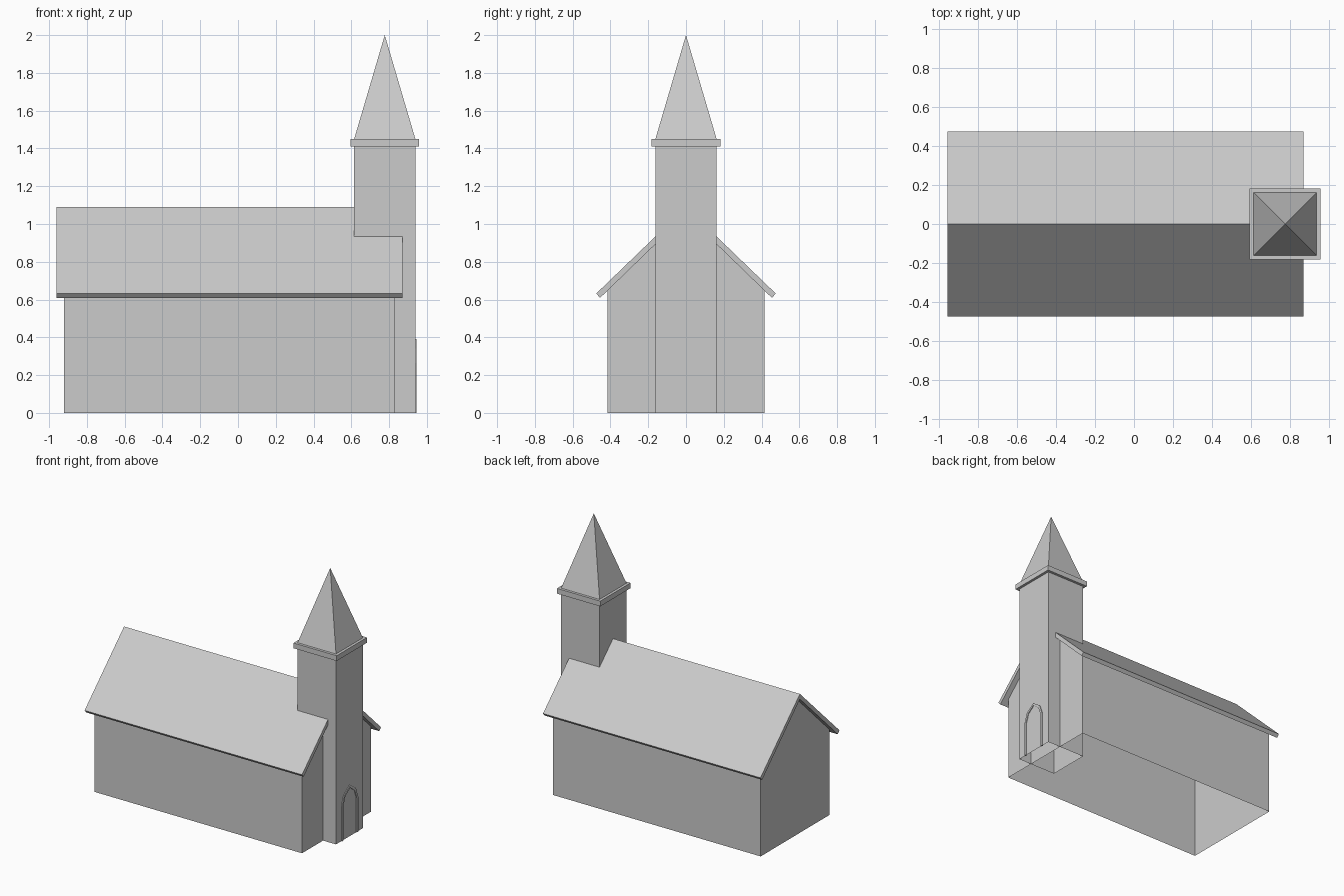
import bpy, bmesh

if "Cube" in bpy.data.objects:
    bpy.data.objects.remove(bpy.data.objects["Cube"])


def prism(name, profile, x0, x1, drop=None):
    """Extrude a (y, z) outline along x; drop(normal) picks faces to leave open."""
    bm = bmesh.new()
    base = bm.faces.new([bm.verts.new((x0, y, z)) for y, z in profile])
    new = bmesh.ops.extrude_face_region(bm, geom=[base], use_keep_orig=True)["geom"]
    for v in new:
        if isinstance(v, bmesh.types.BMVert):
            v.co.x = x1
    bmesh.ops.recalc_face_normals(bm, faces=bm.faces[:])
    bm.normal_update()
    if drop:
        faces = [f for f in bm.faces if drop(f.normal)]
        bmesh.ops.delete(bm, geom=faces, context='FACES_ONLY')
    mesh = bpy.data.meshes.new(name)
    bm.to_mesh(mesh)
    bm.free()
    obj = bpy.data.objects.new(name, mesh)
    bpy.context.collection.objects.link(obj)
    return obj


def mirrored(half):
    """Complete a half outline that ends on the centre line y = 0."""
    return half + [(-y, z) for y, z in reversed(half[:-1])]


def box_profile(h, z0, z1):
    return [(-h, z0), (h, z0), (h, z1), (-h, z1)]


TX, TH = 0.777, 0.162  # tower centre and half width

# Nave walls with gables, open underneath and under the roof
prism("nave_walls", mirrored([(0.415, 0), (0.415, 0.648), (0, 1.05)]),
      -0.92, 0.83, lambda n: abs(n.z) > 0.1)

# Overhanging roof slabs
roof_top = mirrored([(0.475, 0.632), (0, 1.09)])
roof_under = mirrored([(0.455, 0.609), (0, 1.05)])
prism("roof", roof_top + roof_under[::-1], -0.96, 0.872)

# Tower shaft, open underneath
prism("tower", box_profile(TH, 0, 1.41), TX - TH, TX + TH, lambda n: n.z < -0.9)

# Cornice
prism("tower_cornice", box_profile(0.182, 1.41, 1.45), TX - 0.182, TX + 0.182)

# Pyramid spire
bpy.ops.mesh.primitive_cone_add(vertices=4, radius1=TH * 2 ** 0.5, radius2=0,
                                depth=0.55, location=(TX, 0, 1.725),
                                rotation=(0, 0, 0.785398))
bpy.context.object.name = "spire"

# Pointed door surround
outer = mirrored([(0.098, 0), (0.098, 0.265), (0.07, 0.342), (0, 0.392)])
inner = mirrored([(0.082, 0), (0.082, 0.26), (0.057, 0.329), (0, 0.372)])
prism("door_frame", outer + inner[::-1], TX + TH - 0.005, TX + TH + 0.006)
